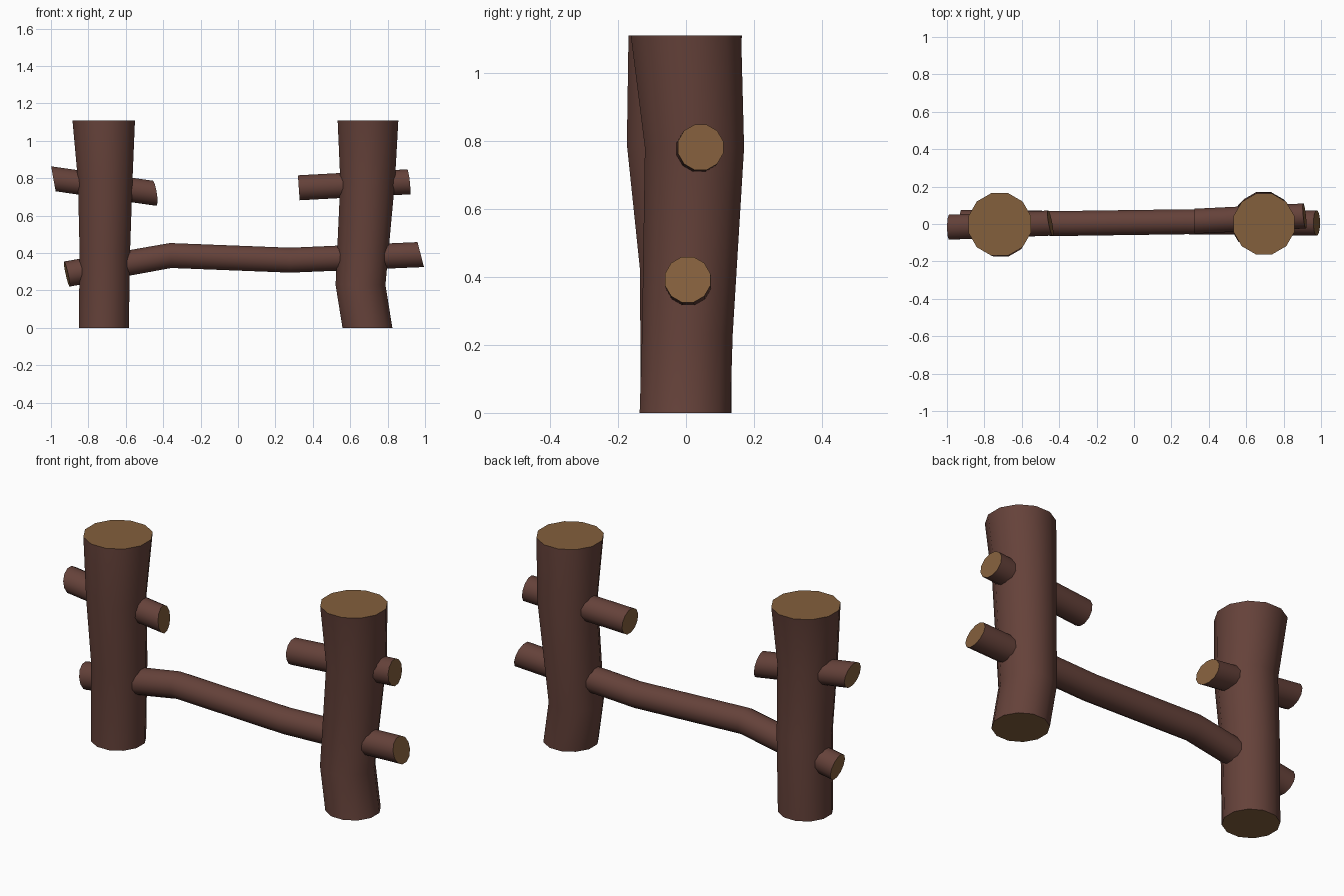
import bpy, bmesh, math
from mathutils import Vector

cube = bpy.data.objects.get("Cube")
if cube:
    bpy.data.objects.remove(cube, do_unlink=True)


def material(name, colour):
    mat = bpy.data.materials.new(name)
    mat.use_nodes = True
    mat.diffuse_color = colour
    bsdf = mat.node_tree.nodes["Principled BSDF"]
    bsdf.inputs["Base Color"].default_value = colour
    bsdf.inputs["Roughness"].default_value = 0.9
    return mat


BARK = material("bark", (0.130, 0.054, 0.042, 1))
WOOD = material("cut_wood", (0.230, 0.115, 0.046, 1))
SIDES = 12


def log(name, rings, upright=False):
    """Skin a log through rings of (centre, radius, yaw shear, pitch shear)."""
    bm = bmesh.new()
    loops = []
    for centre, radius, yaw, pitch in rings:
        loop = []
        for i in range(SIDES):
            a = math.tau * (i + 0.5) / SIDES
            u, v = radius * math.cos(a), radius * math.sin(a)
            offset = Vector((u, v, 0)) if upright else Vector((-yaw * u - pitch * v, u, v))
            loop.append(bm.verts.new(Vector(centre) + offset))
        loops.append(loop)
    for low, high in zip(loops, loops[1:]):
        for i in range(SIDES):
            j = (i + 1) % SIDES
            bm.faces.new((low[i], low[j], high[j], high[i]))
    # Sawn ends
    for end in (loops[0][::-1], loops[-1]):
        bm.faces.new(end).material_index = 1
    bmesh.ops.recalc_face_normals(bm, faces=bm.faces)
    mesh = bpy.data.meshes.new(name)
    bm.to_mesh(mesh)
    bm.free()
    mesh.materials.append(BARK)
    mesh.materials.append(WOOD)
    obj = bpy.data.objects.new(name, mesh)
    bpy.context.collection.objects.link(obj)
    bpy.ops.object.select_all(action="DESELECT")
    obj.select_set(True)
    bpy.context.view_layer.objects.active = obj
    bpy.ops.object.shade_smooth_by_angle(angle=math.radians(40))
    return obj


# Upright posts
log("right_post", [
    ((-0.717, 0, 0), 0.138, 0, 0),
    ((-0.712, 0, 0.42), 0.140, 0, 0),
    ((-0.710, -0.028, 0.79), 0.151, 0, 0),
    ((-0.718, -0.002, 1.11), 0.173, 0, 0)], upright=True)
log("left_post", [
    ((0.692, -0.003, 0), 0.138, 0, 0),
    ((0.655, 0.004, 0.23), 0.138, 0, 0),
    ((0.693, 0.025, 0.78), 0.151, 0, 0),
    ((0.695, 0, 1.11), 0.168, 0, 0)], upright=True)

# Bent cross rail running through both posts
R = 0.069
log("cross_rail", [
    ((-0.915, 0.008, 0.288), R, 0.1, 0.22),
    ((-0.36, 0.003, 0.387), R, 0, 0.06),
    ((0.28, 0.012, 0.362), R, 0, 0),
    ((0.977, 0.005, 0.392), R, 0, 0.26)])

# Short branch stubs through the upper posts
log("right_branch", [
    ((-0.987, -0.017, 0.797), R, 0, 0.18),
    ((-0.447, 0.005, 0.720), R, 0.19, 0.15)])
log("left_branch", [
    ((0.325, 0.015, 0.749), R, 0, 0.07),
    ((0.912, 0.043, 0.781), R, 0.1, 0.11)])
